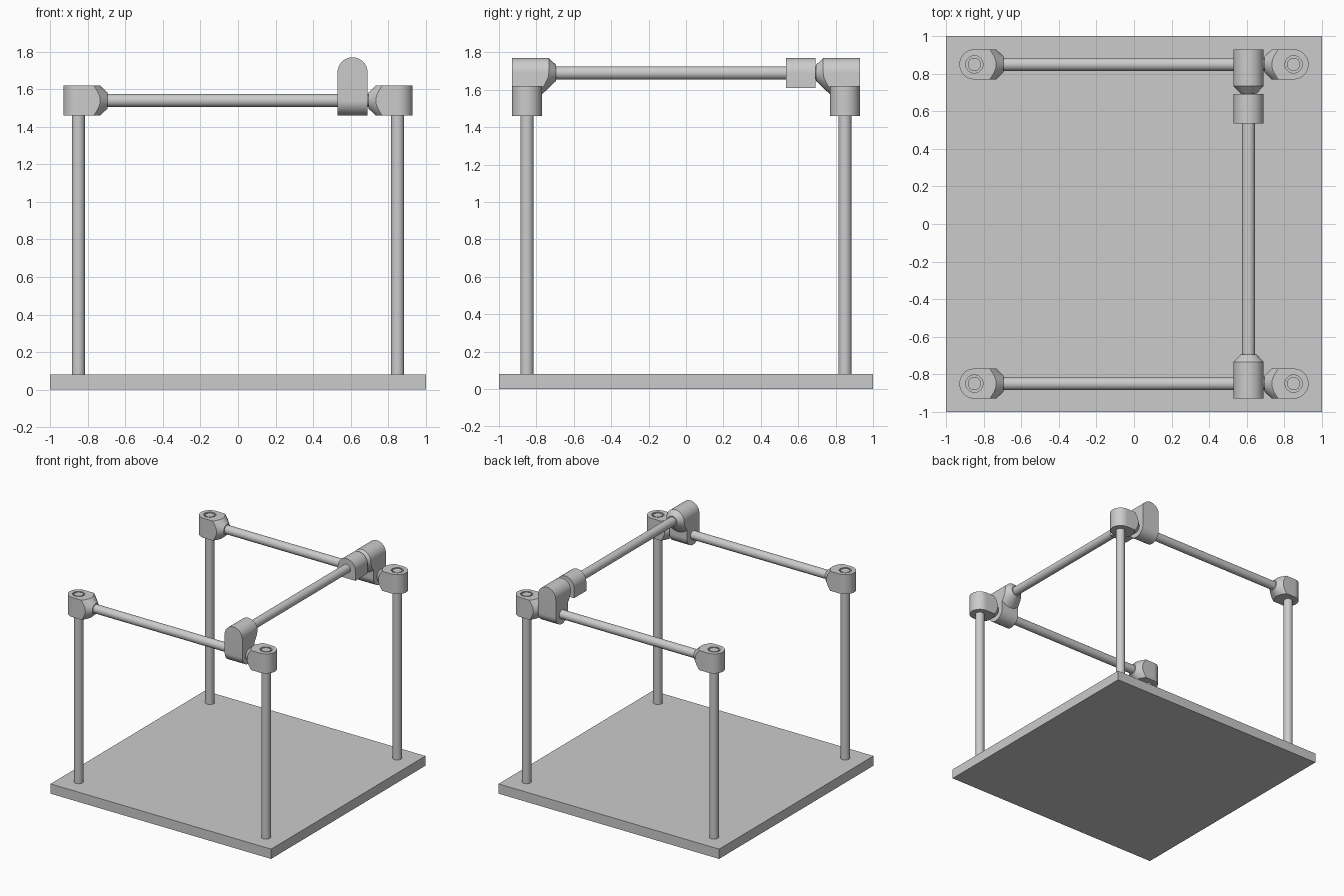
import bpy, bmesh, math
from mathutils import Matrix, Vector

if "Cube" in bpy.data.objects:
    bpy.data.objects.remove(bpy.data.objects["Cube"])

POST = 0.85      # post offset in x and y
RAIL_Z = 1.54    # height of the two side rails
CROSS_Z = 1.69   # height of the cross rail
CROSS_X = 0.61
R = 0.08         # half width of every clamp


def to_object(name, bm):
    bmesh.ops.recalc_face_normals(bm, faces=bm.faces)
    me = bpy.data.meshes.new(name)
    bm.to_mesh(me)
    bm.free()
    ob = bpy.data.objects.new(name, me)
    bpy.context.collection.objects.link(ob)
    return ob


def prism(name, pts, place, a, b):
    """Extrude 2D points from a to b; place(u, v, w) maps them to 3D."""
    bm = bmesh.new()
    face = bm.faces.new([bm.verts.new(place(u, v, a)) for u, v in pts])
    step = Vector(place(0, 0, b)) - Vector(place(0, 0, a))
    new = bmesh.ops.extrude_face_region(bm, geom=[face])["geom"]
    bmesh.ops.translate(bm, vec=step, verts=[v for v in new if isinstance(v, bmesh.types.BMVert)])
    if not any(f == face for f in bm.faces):
        bmesh.ops.holes_fill(bm, edges=bm.edges)
    return to_object(name, bm)


def arc(start, end, cu=0.0, cv=0.0, n=24):
    angles = [math.radians(start + (end - start) * i / n) for i in range(n + 1)]
    return [(cu + R * math.cos(t), cv + R * math.sin(t)) for t in angles]


def rod(name, p, q, radius):
    p, q = Vector(p), Vector(q)
    bm = bmesh.new()
    bmesh.ops.create_cone(bm, cap_ends=True, segments=40, radius1=radius,
                          radius2=radius, depth=(q - p).length)
    turn = (q - p).to_track_quat('Z', 'Y').to_matrix().to_4x4()
    bmesh.ops.transform(bm, matrix=Matrix.Translation((p + q) / 2) @ turn, verts=bm.verts)
    return smooth(to_object(name, bm))


def nose(matrix):
    """Turned cutter: keeps the body and tapers its end to a cone along +z."""
    rings = [(-0.4, 0.6), (0.0795, 0.6), (0.0795, 0.115), (0.155, 0.043)]
    n = 64
    bm = bmesh.new()
    loops = [[bm.verts.new((r * math.cos(2 * math.pi * i / n), r * math.sin(2 * math.pi * i / n), z))
              for i in range(n)] for z, r in rings]
    for lo, hi in zip(loops, loops[1:]):
        for i in range(n):
            j = (i + 1) % n
            bm.faces.new((lo[i], lo[j], hi[j], hi[i]))
    bm.faces.new(loops[0])
    bm.faces.new(loops[-1])
    bmesh.ops.transform(bm, matrix=matrix, verts=bm.verts)
    return to_object("nose_cutter", bm)


def select(ob):
    bpy.ops.object.select_all(action='DESELECT')
    ob.select_set(True)
    bpy.context.view_layer.objects.active = ob


def smooth(ob):
    select(ob)
    bpy.ops.object.shade_smooth_by_angle(angle=math.radians(30))
    return ob


def boolean(ob, cutter, operation):
    cutter.hide_render = True
    mod = ob.modifiers.new("cut", 'BOOLEAN')
    mod.operation = operation
    mod.object = cutter
    mod.solver = 'EXACT'
    select(ob)
    bpy.ops.object.modifier_apply(modifier=mod.name)
    bpy.data.objects.remove(cutter)


def copy(ob, name, location, turn=0.0):
    new = ob.copy()
    new.name = name
    new.location = location
    new.rotation_euler.z = turn
    bpy.context.collection.objects.link(new)


# base plate
bm = bmesh.new()
bmesh.ops.create_cube(bm, size=1)
bmesh.ops.transform(bm, matrix=Matrix.Translation((0, 0, 0.04)) @ Matrix.Diagonal((2, 2, 0.08, 1)),
                    verts=bm.verts)
to_object("base_plate", bm)

# corner clamp: rounded behind the post, coned towards the side rail
corner = prism("corner_clamp", arc(90, 270) + [(0.2, -R), (0.2, R)],
               lambda u, v, w: (u, v, w), -R, R)
boolean(corner, nose(Matrix.Rotation(math.pi / 2, 4, 'Y')), 'INTERSECT')
boolean(corner, rod("bore", (0, 0, 0.05), (0, 0, 0.2), 0.046), 'DIFFERENCE')
smooth(corner)

# carriage: arched over the cross rail, rounded under the side rail, coned inwards
lift = CROSS_Z - RAIL_Z
carriage = prism("carriage", arc(0, 180, 0, lift) + [(-R, -0.2), (R, -0.2)],
                 lambda u, v, w: (u, w, v), -0.2, 0.2)
under = prism("under_cutter", arc(180, 360) + [(0.3, 0), (0.3, 0.4), (-R, 0.4)],
              lambda u, v, w: (w, u, v), -0.2, 0.2)
boolean(carriage, under, 'INTERSECT')
boolean(carriage, nose(Matrix.Translation((0, 0, lift)) @ Matrix.Rotation(-math.pi / 2, 4, 'X')),
        'INTERSECT')
smooth(carriage)

# posts, side rails and clamps on both sides
for side, sy in (("front", -1), ("back", 1)):
    y = sy * POST
    for end, sx in (("left", -1), ("right", 1)):
        x = sx * POST
        rod(f"{side}_{end}_post", (x, y, 0.07), (x, y, 1.618), 0.035)
        copy(corner, f"{side}_{end}_corner_clamp", (x, y, RAIL_Z), 0 if sx < 0 else math.pi)
    rod(f"{side}_rail", (-0.72, y, RAIL_Z), (0.72, y, RAIL_Z), 0.035)
    copy(carriage, f"{side}_carriage", (CROSS_X, y, RAIL_Z), 0 if sy < 0 else math.pi)
bpy.data.objects.remove(corner)
bpy.data.objects.remove(carriage)

# cross rail and the slider parked at its back end
rod("cross_rail", (CROSS_X, -0.72, CROSS_Z), (CROSS_X, 0.72, CROSS_Z), 0.035)
smooth(prism("slider", arc(0, 180) + [(-R, -R), (R, -R)],
             lambda u, v, w: (CROSS_X + u, w, CROSS_Z + v), 0.535, 0.692))
